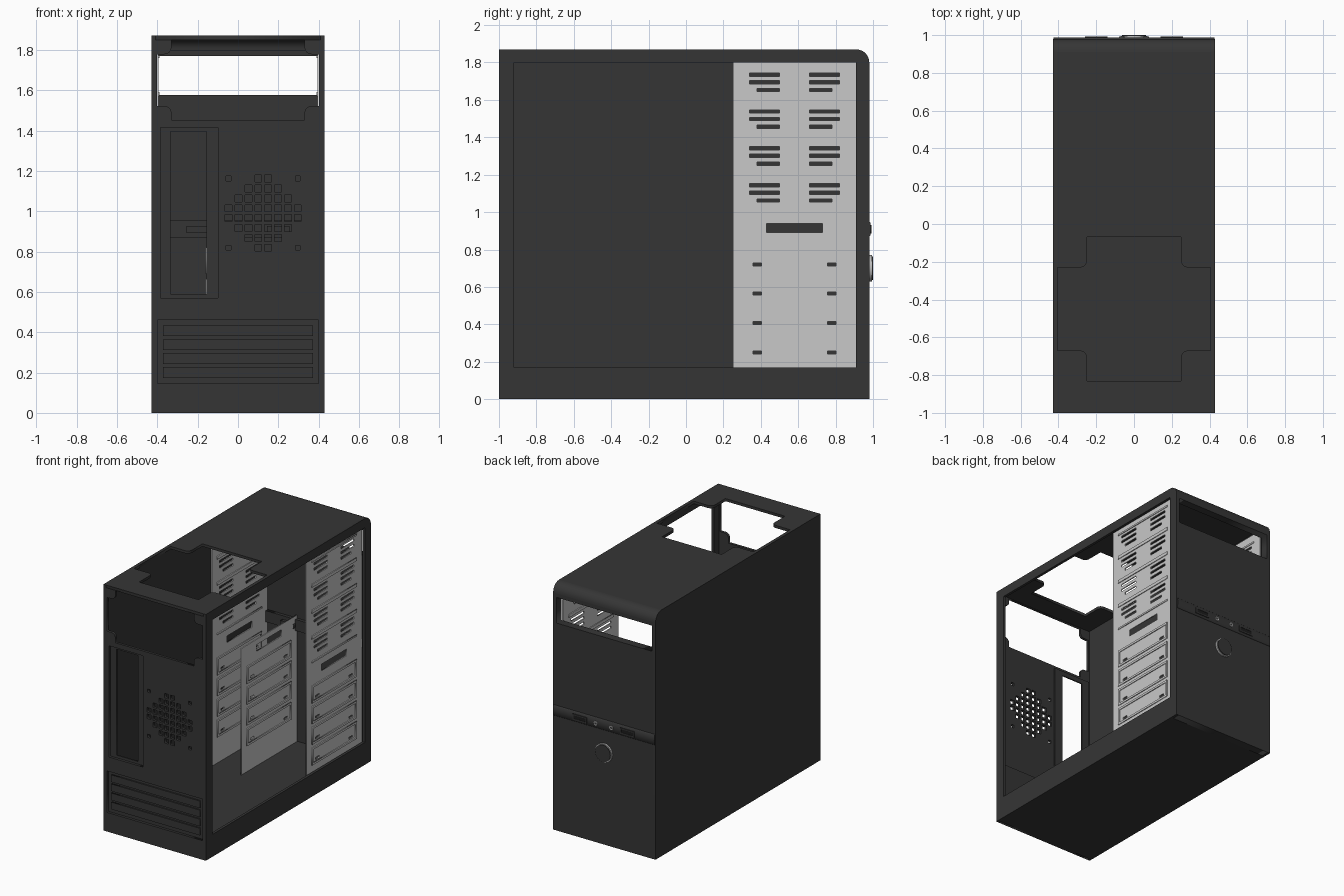
import bpy, bmesh, math

if "Cube" in bpy.data.objects:
    bpy.data.objects.remove(bpy.data.objects["Cube"])


def material(name, v):
    m = bpy.data.materials.new(name)
    m.diffuse_color = (v, v, v, 1)
    m.use_nodes = True
    m.node_tree.nodes["Principled BSDF"].inputs["Base Color"].default_value = m.diffuse_color
    return m


CASE = material("charcoal", 0.036)
STEEL = material("light grey steel", 0.58)
SILVER = material("silver", 0.5)
BLACK = material("black", 0.012)

# local (u, v, w) to world for each drawing plane
PLANES = {"xy": lambda u, v, w: (u, v, w),
          "xz": lambda u, v, w: (u, w, v),
          "yz": lambda u, v, w: (w, u, v)}


def rect(u0, u1, v0, v1):
    return [(u0, v0), (u1, v0), (u1, v1), (u0, v1)]


def centred(u, v, w, h):
    return rect(u - w / 2, u + w / 2, v - h / 2, v + h / 2)


def notched(cu, cv, w, h, nu, nv, r=0.035):
    """Rectangular opening with a rounded tab left in each corner."""
    quad = [(w, h - nv)]
    for i in range(7):
        a = math.radians(270 - 15 * i)
        quad.append((w - nu + r + r * math.cos(a), h - nv + r + r * math.sin(a)))
    quad.append((w - nu, h))
    left = [(-u, v) for u, v in reversed(quad)]
    low = [(-u, -v) for u, v in quad + left]
    return [(cu + u, cv + v) for u, v in quad + left + low]


def plate(name, plane, loops, w0, w1, mat):
    """Flat plate: first loop is the outline, the others are holes."""
    cu = bpy.data.curves.new(name, 'CURVE')
    cu.dimensions = '2D'
    cu.fill_mode = 'BOTH'
    cu.extrude = abs(w1 - w0) / 2
    for loop in loops:
        s = cu.splines.new('POLY')
        s.points.add(len(loop) - 1)
        for p, (u, v) in zip(s.points, loop):
            p.co = (u, v, 0, 1)
        s.use_cyclic_u = True
    tmp = bpy.data.objects.new(name + "_curve", cu)
    bpy.context.collection.objects.link(tmp)
    dg = bpy.context.evaluated_depsgraph_get()
    me = bpy.data.meshes.new_from_object(tmp.evaluated_get(dg))
    bpy.data.objects.remove(tmp)
    bm = bmesh.new()
    bm.from_mesh(me)
    for v in bm.verts:
        v.co = PLANES[plane](v.co.x, v.co.y, v.co.z + (w0 + w1) / 2)
    bmesh.ops.remove_doubles(bm, verts=bm.verts, dist=1e-5)
    bmesh.ops.recalc_face_normals(bm, faces=bm.faces)
    bm.to_mesh(me)
    bm.free()
    me.name = name
    me.materials.clear()
    me.materials.append(mat)
    ob = bpy.data.objects.new(name, me)
    bpy.context.collection.objects.link(ob)
    return ob


def smooth(ob):
    bpy.ops.object.select_all(action='DESELECT')
    ob.select_set(True)
    bpy.context.view_layer.objects.active = ob
    bpy.ops.object.shade_smooth_by_angle(angle=math.radians(35))


def circle(u, v, r, n=32):
    return [(u + r * math.cos(2 * math.pi * i / n), v + r * math.sin(2 * math.pi * i / n))
            for i in range(n)]


def arc(r, n=8):
    cy, cz = 0.91, 1.80
    return [(cy + r * math.cos(math.pi / 2 * i / n), cz + r * math.sin(math.pi / 2 * i / n))
            for i in range(n + 1)]


X, T, TOP = 0.43, 0.02, 1.87

# side walls: closed on the left, open frame on the right
side = [(-1, 0), (0.98, 0)] + arc(0.07) + [(-1, TOP)]
smooth(plate("left_wall", "yz", [side], -X, -X + T, CASE))
smooth(plate("right_frame", "yz", [side, rect(-0.92, 0.91, 0.17, 1.80)], X - T, X, CASE))

# floor, roof with cut-out, rounded front edge
W = X - T
plate("floor", "xy", [rect(-W, W, -0.98, 0.92)], 0, T, CASE)
plate("roof", "xy", [rect(-W, W, -1, 0.91), notched(0, -0.45, 0.405, 0.38, 0.155, 0.16)],
      TOP - T, TOP, CASE)
smooth(plate("roof_front_curve", "yz", [arc(0.07) + arc(0.05)[::-1]], -W, W, CASE))

# rear wall with supply opening, port recess, vent grid, expansion recess
holes = [notched(0, 1.65, 0.402, 0.198, 0.072, 0.07),
         rect(-0.385, -0.10, 0.57, 1.415),
         rect(-0.40, 0.40, 0.145, 0.46)]
for i in range(8):
    for j in range(8):
        a, b = i - 3.5, j - 3.5
        if abs(a) + abs(b) <= 4 or abs(a) == abs(b) == 3.5:
            s = 0.034 if abs(a) + abs(b) <= 4 else 0.024
            holes.append(centred(0.125 + a * 0.049, 0.99 + b * 0.049, s, s))
plate("rear_wall", "xz", [rect(-W, W, 0, TOP - T)] + holes, -1, -0.98, CASE)
plate("port_recess", "xz", [rect(-0.40, -0.085, 0.555, 1.43), rect(-0.335, -0.155, 0.59, 1.395)],
      -0.98, -0.97, CASE)
plate("expansion_recess", "xz", [rect(-0.41, 0.41, 0.135, 0.47)], -0.98, -0.97, CASE)
for k in range(4):
    z = 0.20 + 0.069 * k
    plate(f"expansion_cover_{k + 1}", "xz", [centred(0, z, 0.745, 0.054)], -0.99, -0.98, CASE)

# front panel with drive window
plate("front_panel", "xz", [rect(-W, W, 0, 1.80), rect(-0.402, 0.402, 1.575, 1.77)],
      0.92, 0.98, CASE)

# control strip, its sockets and the housing behind it
strip = [(0.975, 0.865), (0.986, 0.875), (0.988, 0.91), (0.986, 0.945), (0.975, 0.955)]
plate("control_strip", "yz", [strip], -0.425, 0.425, CASE)
plate("control_housing", "xz", [rect(-0.40, 0.40, 0.87, 0.955)], 0.895, 0.92, CASE)
for s in (-1, 1):
    side_name = "left" if s < 0 else "right"
    plate("usb_socket_" + side_name, "xz",
          [centred(s * 0.2, 0.908, 0.12, 0.044), centred(s * 0.2, 0.908, 0.1, 0.026)],
          0.98, 0.993, CASE)
    plate("usb_tongue_" + side_name, "xz", [centred(s * 0.2, 0.908, 0.1, 0.026)],
          0.98, 0.99, BLACK)
    plate("usb_back_" + side_name, "xz", [centred(s * 0.2, 0.91, 0.11, 0.035)],
          0.87, 0.895, CASE)
    plate("audio_jack_" + side_name, "xz",
          [circle(s * 0.065, 0.908, 0.015, 16), circle(s * 0.065, 0.908, 0.008, 16)],
          0.98, 0.993, SILVER)

# power button with silver ring
smooth(plate("power_button", "xz", [circle(0, 0.70, 0.064)], 0.97, 1.0, CASE))
smooth(plate("power_ring", "xz", [circle(0, 0.70, 0.071), circle(0, 0.70, 0.064)],
             0.975, 0.994, SILVER))


# drive cage panels
def cage_panel(name, x, top):
    cuts = [rect(0.43, 0.73, 0.89, 0.94)]
    ribs = []
    for k in range(4):                                   # small drive bays
        z = 0.283 + 0.157 * k
        cuts += [centred(u, z - 0.033, 0.045, 0.016) for u in (0.38, 0.78)]
        ribs.append([rect(0.31, 0.845, z - 0.066, z + 0.066),
                     rect(0.325, 0.83, z - 0.05, z + 0.05)])
    if top > 1.5:                                        # large drive bays
        for k in range(4):
            z = 1.765 - 0.197 * k
            for dz, a, b in ((0.03, 0, 0), (0.07, 0, 0), (0.112, 0.04, 0.04)):
                cuts.append(rect(0.34 + a, 0.50, z - dz - 0.009, z - dz + 0.009))
                cuts.append(rect(0.66, 0.82 - b, z - dz - 0.009, z - dz + 0.009))
        ribs += [[centred(0.578, 1.0 + h, 0.54, t)] for h, t in
                 ((0, 0.012), (0.187, 0.024), (0.383, 0.024), (0.58, 0.024), (0.765, 0.012))]
    plate(name, "yz", [rect(0.25, 0.915, 0.02, top)] + cuts, x - 0.004, x + 0.004, STEEL)
    for i, loops in enumerate(ribs):
        plate(f"{name}_rib_{i + 1}", "yz", loops, x - 0.01, x + 0.01, STEEL)


cage_panel("drive_cage_right", 0.398, 1.83)
cage_panel("drive_cage_left", -0.398, 1.83)
cage_panel("drive_cage_inner", -0.15, 0.98)
